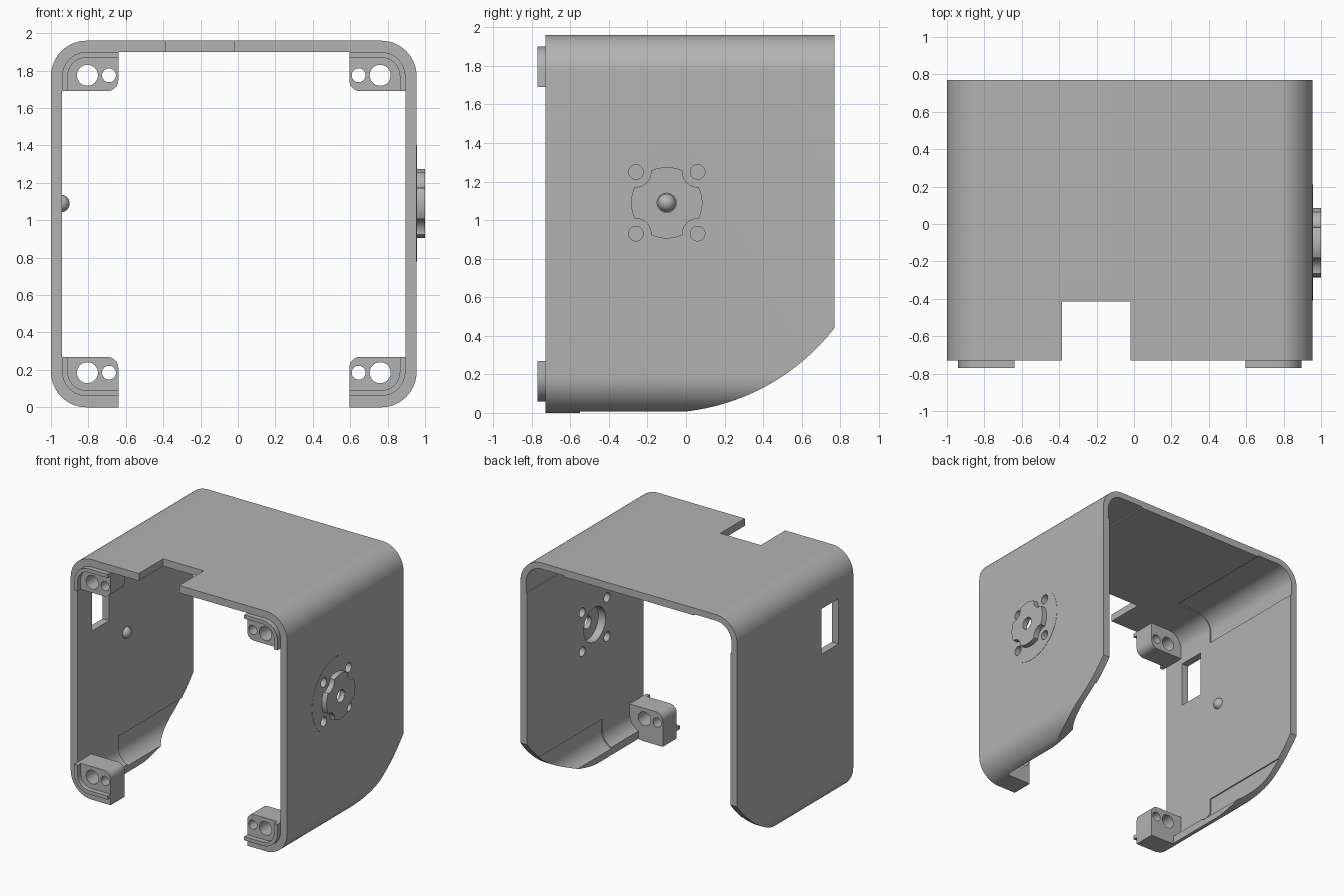
import bpy, bmesh
from math import cos, sin, pi, radians, sqrt, asin

if "Cube" in bpy.data.objects:
    bpy.data.objects.remove(bpy.data.objects["Cube"], do_unlink=True)

GREY = (0.45, 0.45, 0.45, 1)
grey = bpy.data.materials.new("matte grey")
grey.use_nodes = True
grey.diffuse_color = GREY
grey.node_tree.nodes["Principled BSDF"].inputs["Base Color"].default_value = GREY


def arc(cx, cy, r, a0, a1, n=14):
    return [(cx + r * cos(radians(a0 + (a1 - a0) * i / n)),
             cy + r * sin(radians(a0 + (a1 - a0) * i / n))) for i in range(n + 1)]


def circle(cx, cy, r, n=48):
    return arc(cx, cy, r, 0, 360, n)[:-1]


def rect(a0, b0, a1, b1):
    return [(a0, b0), (a1, b0), (a1, b1), (a0, b1)]


def prism(name, pts, axis, lo, hi):
    """Extrude a 2D profile along one axis."""
    def place(p, d):
        return {"x": (d, *p), "y": (p[0], d, p[1]), "z": (*p, d)}[axis]
    bm = bmesh.new()
    rings = [[bm.verts.new(place(p, d)) for p in pts] for d in (lo, hi)]
    bm.faces.new(rings[0])
    bm.faces.new(rings[1])
    for i in range(len(pts)):
        j = (i + 1) % len(pts)
        bm.faces.new((rings[0][i], rings[0][j], rings[1][j], rings[1][i]))
    bmesh.ops.recalc_face_normals(bm, faces=bm.faces)
    mesh = bpy.data.meshes.new(name)
    bm.to_mesh(mesh)
    bm.free()
    mesh.materials.append(grey)
    obj = bpy.data.objects.new(name, mesh)
    bpy.context.collection.objects.link(obj)
    return obj


def cut(obj, *profile):
    """Subtract a prism from an object."""
    tool = prism("cutter", *profile)
    tool.hide_render = True
    mod = obj.modifiers.new("cut", "BOOLEAN")
    mod.operation, mod.solver, mod.object = "DIFFERENCE", "EXACT", tool
    bpy.context.view_layer.objects.active = obj
    bpy.ops.object.modifier_apply(modifier=mod.name)
    bpy.data.objects.remove(tool, do_unlink=True)


def smooth(obj):
    bpy.ops.object.select_all(action="DESELECT")
    obj.select_set(True)
    bpy.context.view_layer.objects.active = obj
    bpy.ops.object.shade_smooth_by_angle(angle=radians(30))


# Shell dimensions: corner arc centres, radius and wall
XL, XR, ZB, ZT = -0.81, 0.765, 0.19, 1.77
R, WALL = 0.19, 0.06
FRONT, BACK = -0.73, 0.77
CORNERS = [(XL, ZB, -1, -1), (XR, ZB, 1, -1), (XL, ZT, -1, 1), (XR, ZT, 1, 1)]


def rounded(r):
    return (arc(XR, ZT, r, 0, 90) + arc(XL, ZT, r, 90, 180)
            + arc(XL, ZB, r, 180, 270) + arc(XR, ZB, r, 270, 360))


def at_corner(corner, pts):
    cx, cz, sx, sz = corner
    return [(cx + sx * u, cz + sz * v) for u, v in pts]


def band(r_in, r_out, u_end, v_end):
    """L-shaped strip following a rounded corner."""
    return ([(r_out, v_end)] + arc(0, 0, r_out, 0, 90) + [(u_end, r_out), (u_end, r_in)]
            + arc(0, 0, r_in, 90, 0) + [(r_in, v_end)])


# Housing shell with open bottom, front and back
shell = prism("shell", rounded(R), "y", FRONT, BACK)
cut(shell, rounded(R - WALL), "y", -1, 1)
cut(shell, rect(-0.64, -0.1, 0.595, 0.3), "y", -1, 1)
cut(shell, rect(XL - 0.05, -0.1, XR + 0.05, 0.17), "y", -0.55, 1)

# Curved underside sweeping up to the back
drop, start = 0.44, -0.13
run = BACK - start
rad = (run * run + drop * drop) / (2 * drop)
end = asin(run / rad) * 180 / pi
sweep = arc(start, rad, rad, -90, -90 + end + 3, 28)
cut(shell, sweep + [(1.0, sweep[-1][1]), (1.0, -0.1), (start, -0.1)], "x", -1.2, 1.2)

# Cable notch in the roof and window in the right wall
cut(shell, rect(-0.385, -1, -0.02, -0.415), "z", 1.8, 2.1)
cut(shell, rect(-0.54, 1.27, -0.32, 1.64), "x", -1.1, -0.9)

# Shallow relief inside the corners
for c in CORNERS:
    cut(shell, at_corner(c, band(0.10, 0.14, -0.2, -0.09)), "y", -0.2, 1)

# Corner mounting blocks with a raised lip and two screw holes
for c, label in zip(CORNERS, ("lower_right", "lower_left", "upper_right", "upper_left")):
    outline = ([(0.14, -0.08)] + arc(0, 0, 0.14, 0, 90) + [(-0.17, 0.14)]
               + arc(-0.11, -0.02, 0.06, 180, 270, 8))
    block = prism(label + "_mount", at_corner(c, outline), "y", FRONT, -0.55)
    for u, r in ((-0.005, 0.056), (-0.12, 0.037)):
        cut(block, at_corner(c, circle(u, 0.005, r, 32)), "y", -1, 0)
    lip = prism(label + "_lip", at_corner(c, band(0.1, 0.13, -0.17, -0.08)), "y", -0.77, -0.72)
    smooth(block)
    smooth(lip)

# Motor horn boss on the left wall: disc with four scalloped notches
HY, HZ, B = -0.1, 1.09, 0.16
BOLTS = [(HY + a * B, HZ + b * B) for a in (-1, 1) for b in (-1, 1)]
boss = prism("horn_boss", circle(HY, HZ, 0.185, 64), "x", 0.95, 1.0)
pad = prism("horn_pad", circle(HY, HZ, 0.31, 64), "x", 0.945, 0.957)
for y, z in BOLTS:
    cut(boss, circle(y, z, 0.078), "x", 0.9, 1.1)
    for part in (shell, pad):
        cut(part, circle(y, z, 0.038, 32), "x", 0.8, 1.1)
for part in (shell, pad, boss):
    cut(part, circle(HY, HZ, 0.14), "x", 0.8, 0.96)
cut(boss, circle(HY, HZ, 0.05, 32), "x", 0.8, 1.1)

# Pivot nub inside the right wall
bpy.ops.mesh.primitive_uv_sphere_add(segments=32, ring_count=16, radius=0.047,
                                     location=(-0.947, HY, HZ))
nub = bpy.context.object
nub.name = "pivot_nub"
nub.data.materials.append(grey)

for part in (shell, boss, pad, nub):
    smooth(part)
